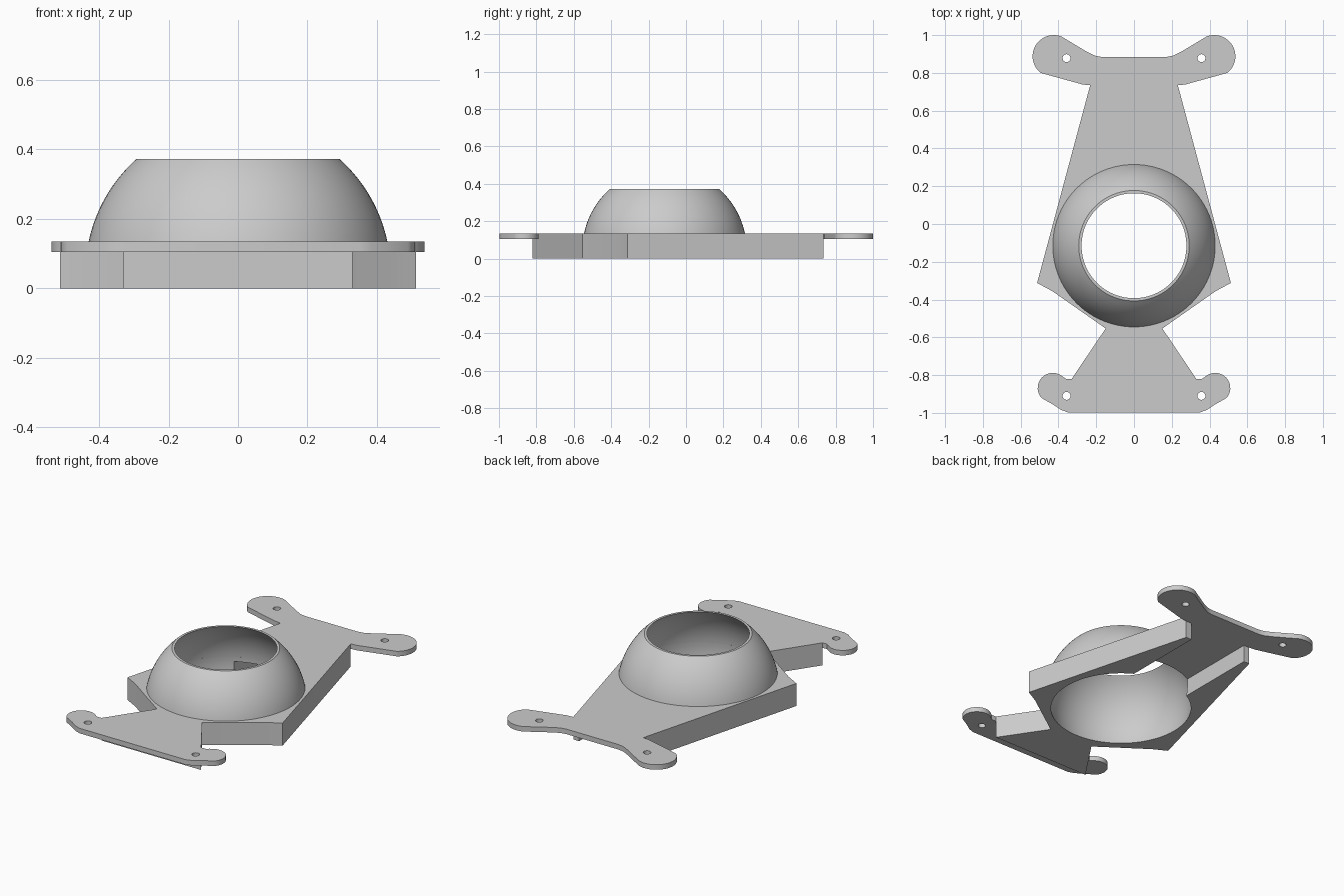
import bpy, bmesh, math

if "Cube" in bpy.data.objects:
    bpy.data.objects.remove(bpy.data.objects["Cube"])

grey = bpy.data.materials.new("plain grey")
grey.diffuse_color = (0.6, 0.6, 0.6, 1)
grey.use_nodes = True
grey.node_tree.nodes["Principled BSDF"].inputs["Base Color"].default_value = grey.diffuse_color
CY = -0.115          # y of the dome axis
PLATE_Z = 0.105      # underside of the plate
TOP_Z = 0.135        # top of the plate


def finish(name, bm):
    bmesh.ops.recalc_face_normals(bm, faces=bm.faces)
    me = bpy.data.meshes.new(name)
    bm.to_mesh(me)
    bm.free()
    me.materials.append(grey)
    ob = bpy.data.objects.new(name, me)
    bpy.context.collection.objects.link(ob)
    return ob


def extrude(name, half, z0, z1):
    """Prism from the right half of an outline, mirrored in x."""
    pts = half + [(-x, y) for x, y in reversed(half)]
    bm = bmesh.new()
    face = bm.faces.new([bm.verts.new((x, y, z0)) for x, y in pts])
    geo = bmesh.ops.extrude_face_region(bm, geom=[face])["geom"]
    up = [g for g in geo if isinstance(g, bmesh.types.BMVert)]
    bmesh.ops.translate(bm, verts=up, vec=(0, 0, z1 - z0))
    return finish(name, bm)


def revolve(name, profile, cx, cy, n=96, closed=False):
    """Turn an (r, z) profile; cap its ends, or join them when closed."""
    bm = bmesh.new()
    rings = [[bm.verts.new((cx + r * math.cos(2 * math.pi * i / n),
                            cy + r * math.sin(2 * math.pi * i / n), z))
              for i in range(n)] for r, z in profile]
    pairs = list(zip(rings, rings[1:]))
    if closed:
        pairs.append((rings[-1], rings[0]))
    else:
        bm.faces.new(rings[0])
        bm.faces.new(rings[-1])
    for a, b in pairs:
        for i in range(n):
            j = (i + 1) % n
            bm.faces.new((a[i], a[j], b[j], b[i]))
    return finish(name, bm)


def cut(ob, cutter):
    mod = ob.modifiers.new("cut", "BOOLEAN")
    mod.operation = "DIFFERENCE"
    mod.solver = "EXACT"
    mod.object = cutter
    bpy.context.view_layer.objects.active = ob
    bpy.ops.object.modifier_apply(modifier=mod.name)


def arc(cx, cy, r, a0, a1, n=14):
    return [(cx + r * math.cos(math.radians(a0 + (a1 - a0) * i / n)),
             cy + r * math.sin(math.radians(a0 + (a1 - a0) * i / n)))
            for i in range(n + 1)]


def sphere_profile(R, c, z0, z1, n=16):
    return [(math.sqrt(R * R - (z - c) ** 2), z)
            for z in (z0 + (z1 - z0) * i / n for i in range(n + 1))]


# Shared side of plate and body, from front to back
side = [(0.33, -0.82), (0.15, -0.553), (0.43, -0.357), (0.513, -0.312), (0.232, 0.735)]

# Plate with four rounded mounting ears
front_ear = [(0.35, -0.997), (0.385, -0.985), (0.43, -0.955)] \
    + arc(0.43, -0.868, 0.08, -42, 130) + [(0.36, -0.82)]
back_ear = [(0.27, 0.738)] + arc(0.425, 0.888, 0.112, -52, 112, 18) \
    + [(0.33, 0.96), (0.25, 0.912), (0.21, 0.892), (0.175, 0.885)]
plate = extrude("mounting_plate", front_ear + side + back_ear, PLATE_Z, TOP_Z)

# Block below the plate
body = extrude("lower_body", side, 0, PLATE_Z)

# Domed ring, open at the top
dome = revolve("dome", sphere_profile(0.4395, 0.044, TOP_Z, 0.372)
               + sphere_profile(0.403, 0.08, 0.372, TOP_Z), 0, CY, closed=True)

# Round opening through plate and body, and the channel between the rails
opening = revolve("opening_cutter", sphere_profile(0.403, 0.08, -0.02, 0.2), 0, CY)
channel = extrude("channel_cutter", [(0.193, CY), (0.193, 0.85)], -0.1, 0.2)
cutters = [opening, channel]
cut(plate, opening)
cut(body, opening)
cut(body, channel)

# Screw holes in the ears
for sx in (-1, 1):
    for y in (-0.91, 0.878):
        hole = revolve("hole_cutter", [(0.021, 0), (0.021, 0.3)], sx * 0.357, y, 24)
        cut(plate, hole)
        cutters.append(hole)
for c in cutters:
    bpy.data.objects.remove(c)

# Smooth curved walls, keep edges sharp
for ob in (plate, body, dome):
    bpy.ops.object.select_all(action="DESELECT")
    ob.select_set(True)
    bpy.context.view_layer.objects.active = ob
    bpy.ops.object.shade_smooth_by_angle(angle=math.radians(25))
